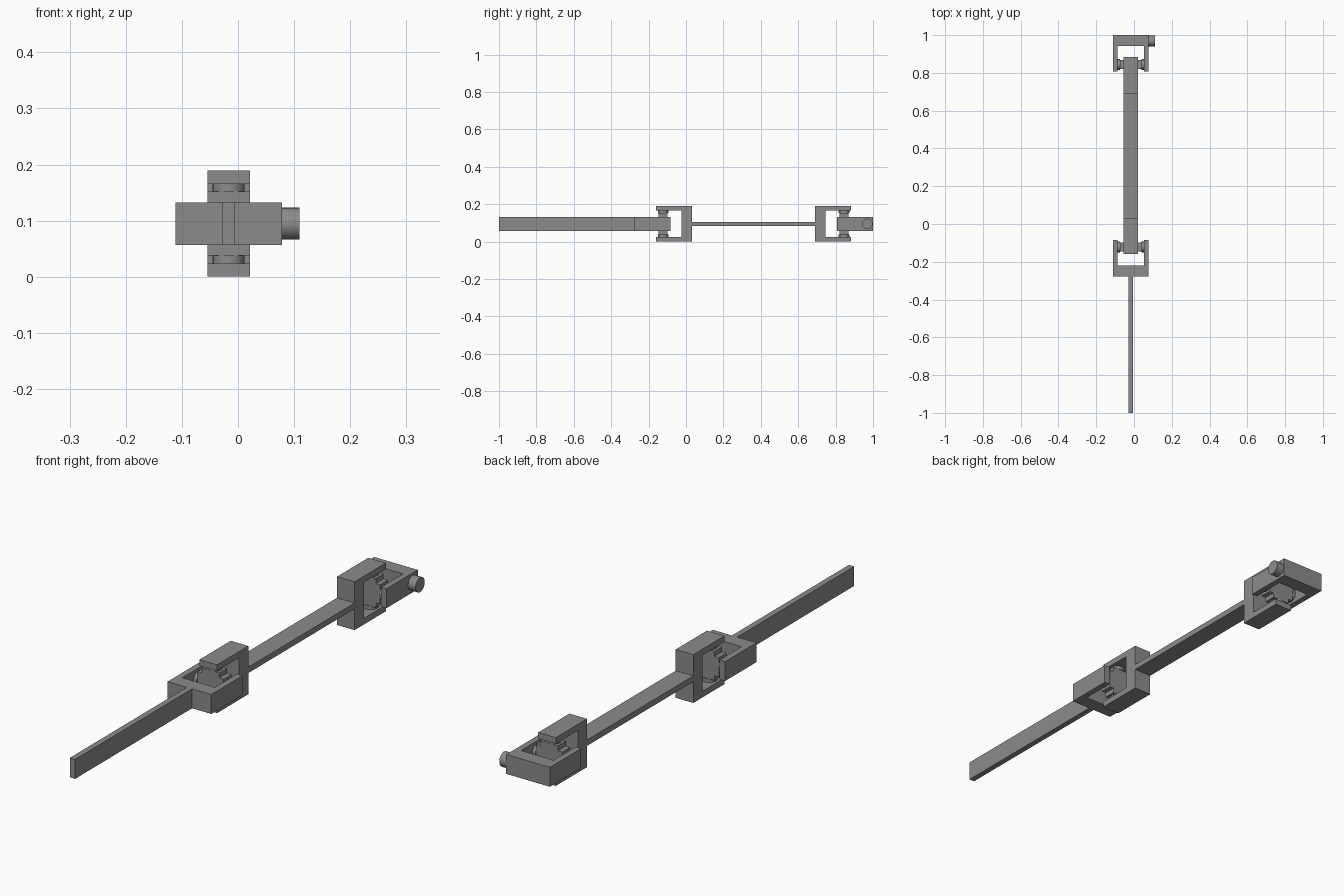
import bpy, bmesh, math
from mathutils import Matrix, Vector

cube = bpy.data.objects.get("Cube")
if cube:
    bpy.data.objects.remove(cube, do_unlink=True)

metal = bpy.data.materials.new("grey metal")
metal.use_nodes = True
metal.diffuse_color = (0.26, 0.26, 0.26, 1)
metal.node_tree.nodes["Principled BSDF"].inputs["Base Color"].default_value = metal.diffuse_color

AX, AZ = -0.0165, 0.0945    # shaft axis
HALF = 0.038                # half width of shafts and yokes
SPAN = 0.0945               # half span of a yoke
ARM = 0.024                 # arm thickness
BACK, BASE = 0.155, 0.098   # outer and inner face of a yoke base from the joint centre
PIN_R = 0.0285
CORE = 0.057                # half reach of the cross
JOINTS = {"front": -0.122, "rear": 0.845}


def finish(name, bm, smooth=False):
    bmesh.ops.recalc_face_normals(bm, faces=bm.faces)
    mesh = bpy.data.meshes.new(name)
    bm.to_mesh(mesh)
    bm.free()
    mesh.materials.append(metal)
    obj = bpy.data.objects.new(name, mesh)
    bpy.context.collection.objects.link(obj)
    if smooth:
        bpy.ops.object.select_all(action="DESELECT")
        obj.select_set(True)
        bpy.context.view_layer.objects.active = obj
        bpy.ops.object.shade_smooth_by_angle(angle=math.radians(40))
    return obj


def prism(name, outline, half, y, upright=False):
    """Outline in the x-y plane, thickened in z, turned upright about the shaft if asked."""
    bm = bmesh.new()
    face = bm.faces.new([bm.verts.new((px, py, -half)) for px, py in outline])
    top = bmesh.ops.extrude_face_region(bm, geom=[face])["geom"]
    bmesh.ops.translate(bm, vec=(0, 0, 2 * half),
                        verts=[v for v in top if isinstance(v, bmesh.types.BMVert)])
    if upright:
        bm.transform(Matrix.Rotation(math.pi / 2, 4, "Y"))
    bm.transform(Matrix.Translation((AX, y, AZ)))
    return finish(name, bm)


def bar(name, y0, y1, half_x, half_z):
    outline = [(-half_x, y0), (half_x, y0), (half_x, y1), (-half_x, y1)]
    return prism(name, outline, half_z, 0)


def yoke(name, y, side, upright):
    """U-shaped fork whose base lies towards side (+1 back, -1 front)."""
    inner = SPAN - ARM
    right = [(inner, -HALF), (SPAN, -HALF), (SPAN, BACK)]
    left = [(-px, py) for px, py in reversed(right)]
    outline = right + left + [(-inner, BASE), (inner, BASE)]
    return prism(name, [(px, py * side) for px, py in outline], HALF, y, upright)


def pin(name, direction, start, end, y):
    d = Vector(direction)
    bm = bmesh.new()
    bmesh.ops.create_cone(bm, cap_ends=True, segments=32, radius1=PIN_R,
                          radius2=PIN_R, depth=end - start)
    bm.transform(Matrix.Translation(Vector((AX, y, AZ)) + d * (start + end) / 2)
                 @ d.to_track_quat("Z", "Y").to_matrix().to_4x4())
    return finish(name, bm, smooth=True)


# Universal joints: two crossed forks, a plus-shaped core and four bearing discs
for name, y in JOINTS.items():
    out = -1 if name == "front" else 1
    yoke(name + "_flat_yoke", y, out, False)
    yoke(name + "_upright_yoke", y, -out, True)
    plus = []
    for k in range(4):
        turn = Matrix.Rotation(k * math.pi / 2, 2)
        plus += [turn @ Vector(p) for p in ((CORE, -HALF), (CORE, HALF), (HALF, HALF))]
    core = prism(name + "_cross", plus, 0.024, 0)
    core.data.transform(Matrix.Translation((AX, y, AZ)) @ Matrix.Rotation(math.pi / 2, 4, "X")
                        @ Matrix.Translation((-AX, 0, -AZ)))
    for label, d in (("left", (1, 0, 0)), ("right", (-1, 0, 0)),
                     ("upper", (0, 0, 1)), ("lower", (0, 0, -1))):
        pin(f"{name}_{label}_disc", d, CORE, SPAN - ARM, y)

# Shafts
bar("front_shaft", -1, JOINTS["front"] - BACK, 0.0115, HALF)
bar("middle_shaft", JOINTS["front"] + BACK, JOINTS["rear"] - BACK, HALF, 0.0115)

# Side peg on the rear fork
pin("side_peg", (1, 0, 0), SPAN, 0.1265, 0.969)
